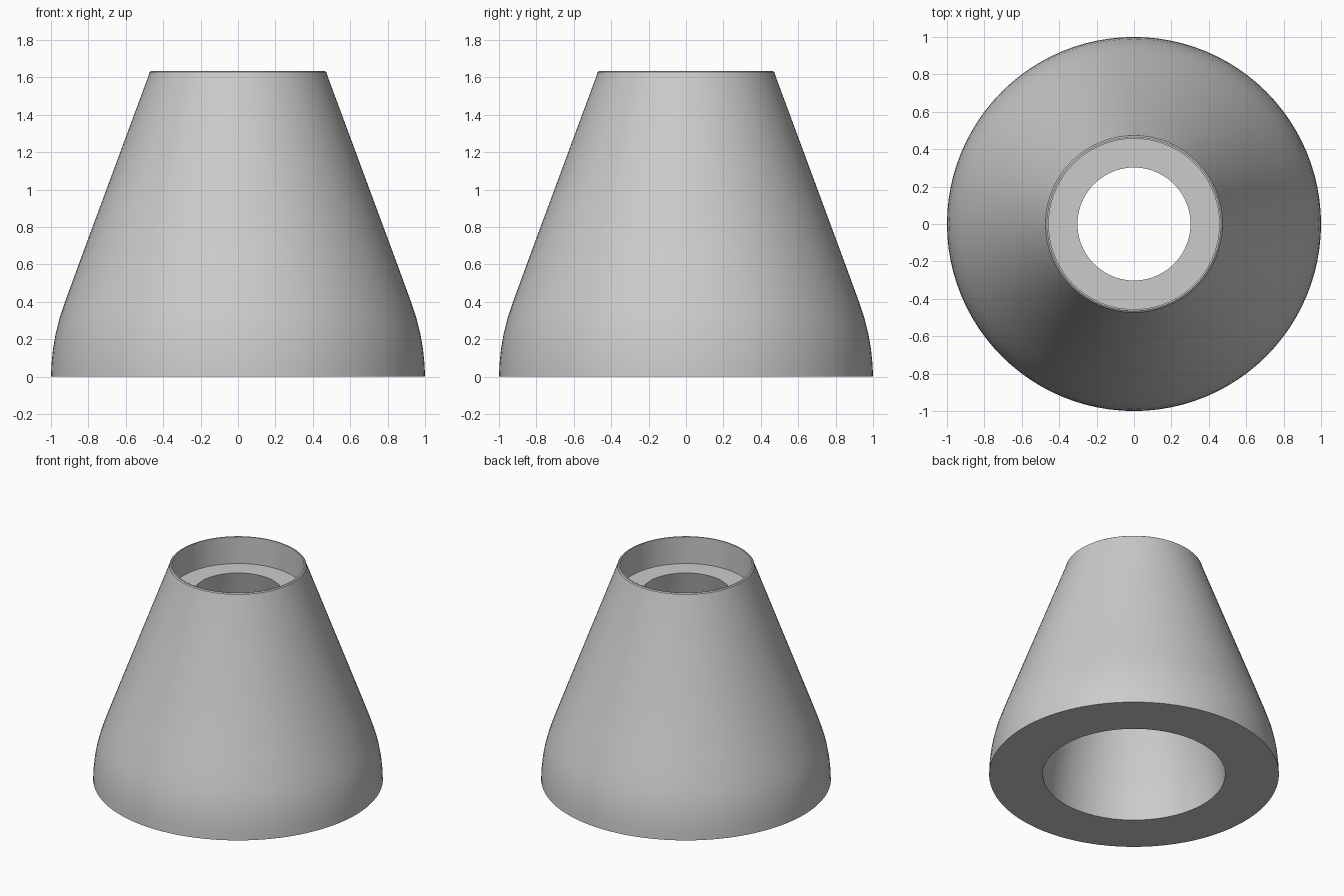
import bpy
import bmesh
import math
from mathutils import Vector

cube = bpy.data.objects.get("Cube")
if cube:
    bpy.data.objects.remove(cube, do_unlink=True)

# Single grey material
grey = bpy.data.materials.new("plain grey")
grey.use_nodes = True
colour = (0.6, 0.6, 0.6, 1.0)
grey.diffuse_color = colour
grey.node_tree.nodes["Principled BSDF"].inputs["Base Color"].default_value = colour


def revolve(name, profile, segments=96):
    """Turn a closed (radius, height) loop around the z axis."""
    bm = bmesh.new()
    verts = [bm.verts.new((r, 0, z)) for r, z in profile]
    edges = [bm.edges.new((v, verts[(i + 1) % len(verts)]))
             for i, v in enumerate(verts)]
    bmesh.ops.spin(bm, geom=verts + edges, cent=Vector(), axis=(0, 0, 1),
                   angle=math.tau, steps=segments, use_duplicate=False)
    bmesh.ops.remove_doubles(bm, verts=bm.verts, dist=0.0001)
    bmesh.ops.recalc_face_normals(bm, faces=bm.faces)
    mesh = bpy.data.meshes.new(name)
    bm.to_mesh(mesh)
    bm.free()
    mesh.materials.append(grey)
    obj = bpy.data.objects.new(name, mesh)
    bpy.context.collection.objects.link(obj)
    return obj


# Outer wall, bulging at the foot and straight above
outer = [(1.0, 0), (0.997, 0.07), (0.989, 0.15), (0.975, 0.23),
         (0.955, 0.31), (0.925, 0.40), (0.852, 0.60), (0.476, 1.615)]
# Softened rim, recess wall and flat ledge
rim = [(0.473, 1.628), (0.465, 1.634), (0.456, 1.634), (0.456, 1.43)]
# Bore, widening from the ledge to the underside
bore = [(0.302, 1.43), (0.55, 0.52), (0.59, 0.35), (0.615, 0.20),
        (0.627, 0.08), (0.63, 0)]

body = revolve("hollow_cone_body", outer + rim + bore)
bpy.ops.object.select_all(action="DESELECT")
body.select_set(True)
bpy.context.view_layer.objects.active = body
bpy.ops.object.shade_smooth_by_angle(angle=math.radians(35))
